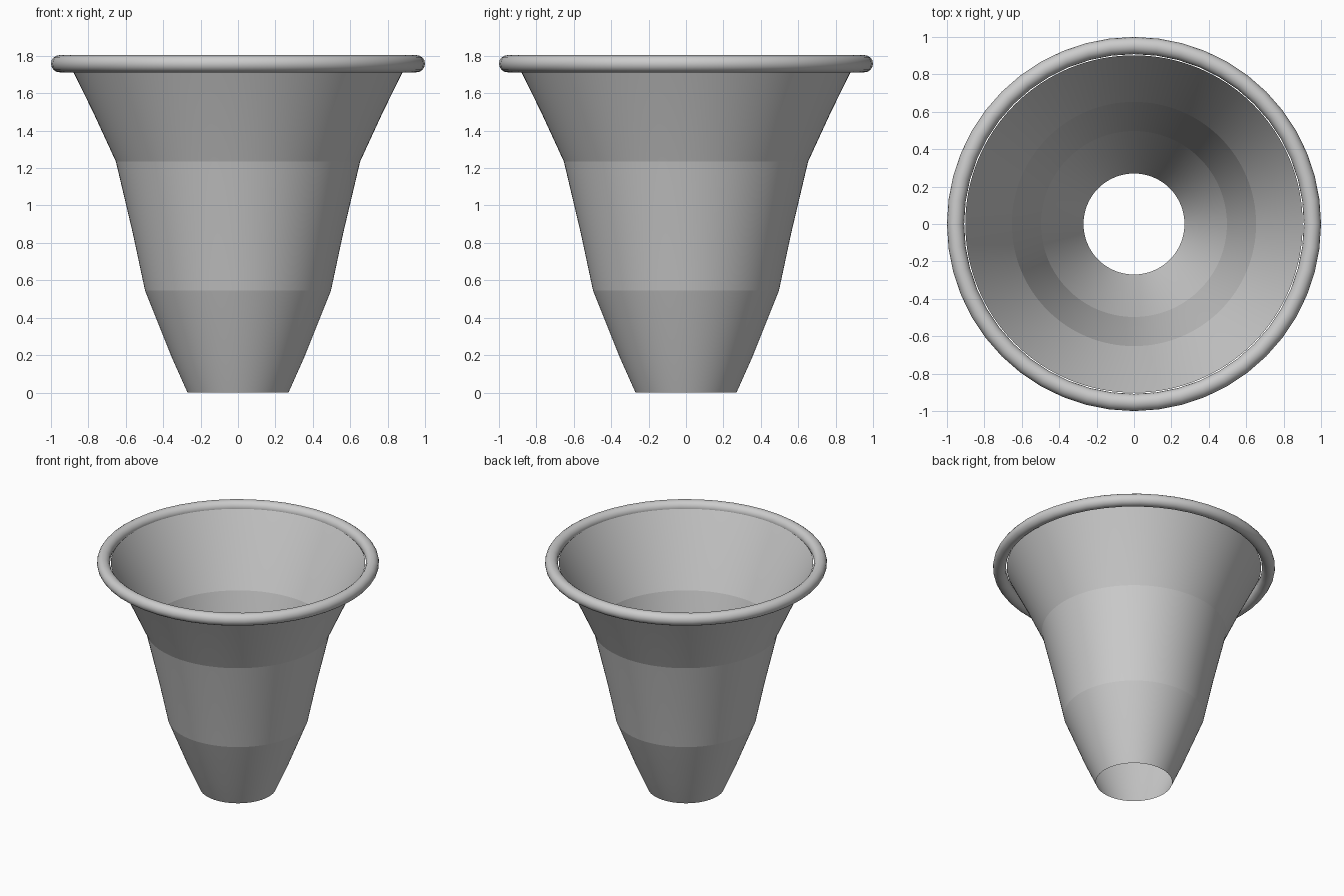
import bpy, bmesh, math

if "Cube" in bpy.data.objects:
    bpy.data.objects.remove(bpy.data.objects["Cube"])


def lathe(name, profile, segments, closed=False):
    """Spin an (r, z) profile around the z axis."""
    bm = bmesh.new()
    rings = []
    for r, z in profile:
        rings.append([bm.verts.new((r * math.cos(2 * math.pi * i / segments),
                                    r * math.sin(2 * math.pi * i / segments), z))
                      for i in range(segments)])
    pairs = list(zip(rings, rings[1:]))
    if closed:
        pairs.append((rings[-1], rings[0]))
    for low, high in pairs:
        for i in range(segments):
            j = (i + 1) % segments
            bm.faces.new((low[i], low[j], high[j], high[i]))
    mesh = bpy.data.meshes.new(name)
    bm.to_mesh(mesh)
    bm.free()
    obj = bpy.data.objects.new(name, mesh)
    bpy.context.collection.objects.link(obj)
    bpy.ops.object.select_all(action='DESELECT')
    obj.select_set(True)
    bpy.context.view_layer.objects.active = obj
    bpy.ops.object.shade_smooth_by_angle(angle=math.radians(5 if not closed else 40))
    return obj


# Thin open-ended tapered wall
lathe("funnel_wall", [(0.27, 0.0), (0.355, 0.19), (0.497, 0.545), (0.562, 0.85),
                      (0.653, 1.235), (0.775, 1.50), (0.902, 1.757)], 128)

# Rolled rim
minor = 0.046
lathe("rolled_rim", [(0.954 + minor * math.cos(2 * math.pi * k / 16),
                      1.758 + minor * math.sin(2 * math.pi * k / 16))
                     for k in range(16)], 48, closed=True)
